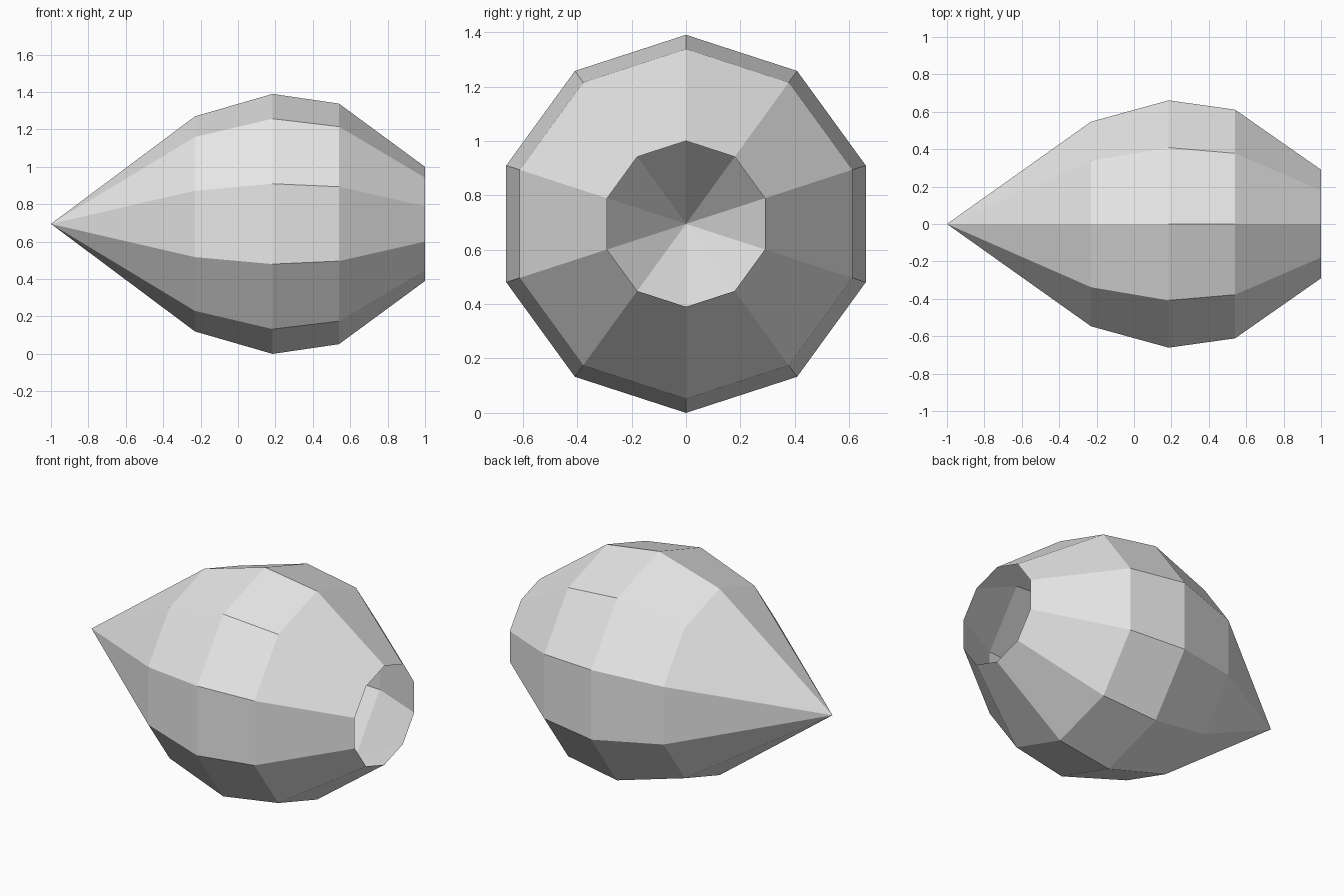
import bpy
import bmesh
import math
from mathutils import Vector

cube = bpy.data.objects.get("Cube")
if cube:
    bpy.data.objects.remove(cube, do_unlink=True)

SIDES = 10
CENTRE = Vector((0, 0, 0.695))
# Profile from the pointed tip to the open rim: (x, radius)
PROFILE = [(-1, 0), (-0.23, 0.575), (0.185, 0.695), (0.54, 0.643), (1, 0.305)]

# Plain grey material
grey = bpy.data.materials.new("plain grey")
grey.use_nodes = True
colour = (0.8, 0.8, 0.8, 1)
grey.diffuse_color = colour
grey.node_tree.nodes["Principled BSDF"].inputs["Base Color"].default_value = colour

# Hollow faceted shell: the profile spun round the x axis, open at the rim
bm = bmesh.new()
verts = [bm.verts.new(CENTRE + Vector((x, 0, r))) for x, r in PROFILE]
edges = [bm.edges.new(pair) for pair in zip(verts, verts[1:])]
bmesh.ops.spin(bm, geom=verts + edges, cent=CENTRE, axis=(1, 0, 0),
               angle=math.tau, steps=SIDES, use_duplicate=False)
bmesh.ops.remove_doubles(bm, verts=bm.verts[:], dist=0.001)

# Turn every face outwards
bm.normal_update()
for face in bm.faces:
    outward = face.calc_center_median() - CENTRE
    if face.normal.dot(outward) < 0:
        face.normal_flip()
    face.smooth = False

mesh = bpy.data.meshes.new("pointed_shell")
bm.to_mesh(mesh)
bm.free()
mesh.materials.append(grey)
shell = bpy.data.objects.new("pointed_shell", mesh)
bpy.context.collection.objects.link(shell)
